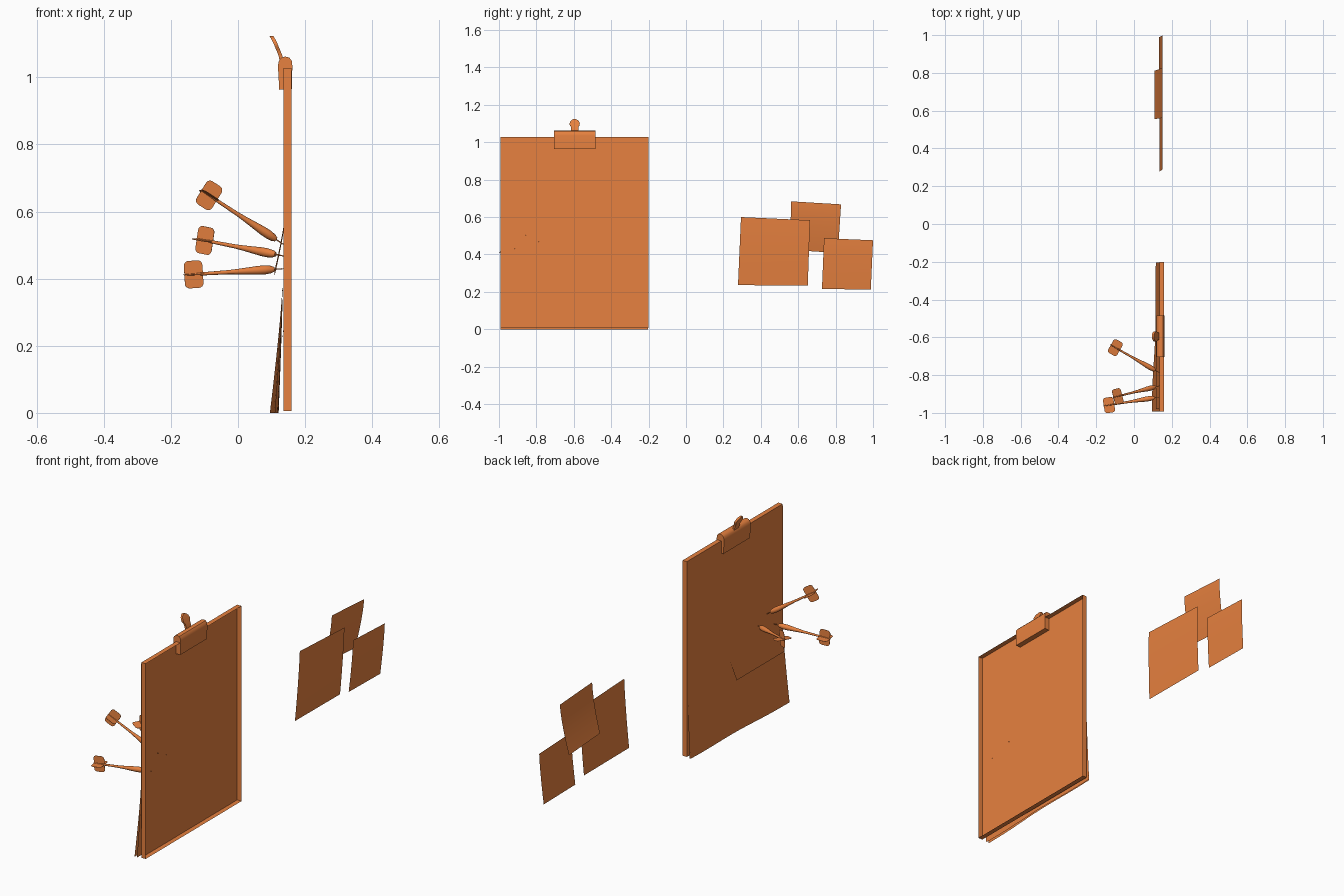
import bpy, bmesh
from math import sin, cos, pi
from mathutils import Vector, Matrix

if "Cube" in bpy.data.objects:
    bpy.data.objects.remove(bpy.data.objects["Cube"])

orange = bpy.data.materials.new("orange")
orange.diffuse_color = (0.8, 0.22, 0.05, 1)
orange.use_nodes = True
orange.node_tree.nodes["Principled BSDF"].inputs["Base Color"].default_value = orange.diffuse_color


def finish(bm, name, smooth=True):
    me = bpy.data.meshes.new(name)
    bm.normal_update()
    bm.to_mesh(me)
    bm.free()
    me.materials.append(orange)
    ob = bpy.data.objects.new(name, me)
    bpy.context.collection.objects.link(ob)
    if smooth:
        bpy.ops.object.select_all(action='DESELECT')
        ob.select_set(True)
        bpy.context.view_layer.objects.active = ob
        bpy.ops.object.shade_smooth_by_angle(angle=0.6)
    return ob


def sheet(name, corners, depth, nu=10, nv=14):
    """Curled paper: corners are (y, z) bl, br, tr, tl; depth(u, v) gives x."""
    bl, br, tr, tl = [Vector(c) for c in corners]
    bm = bmesh.new()
    rows = []
    for j in range(nv + 1):
        v = j / nv
        row = []
        for i in range(nu + 1):
            u = i / nu
            p = bl.lerp(br, u).lerp(tl.lerp(tr, u), v)
            row.append(bm.verts.new((depth(u, v), p.x, p.y)))
        rows.append(row)
    for a, b in zip(rows, rows[1:]):
        for i in range(nu):
            bm.faces.new((a[i], b[i], b[i + 1], a[i + 1]))
    return finish(bm, name)


def prism(name, outline, offset):
    """Extrude a closed outline of 3D points."""
    bm = bmesh.new()
    f = bm.faces.new([bm.verts.new(p) for p in outline])
    r = bmesh.ops.extrude_face_region(bm, geom=[f])
    bmesh.ops.translate(bm, vec=offset,
                        verts=[e for e in r['geom'] if isinstance(e, bmesh.types.BMVert)])
    bmesh.ops.recalc_face_normals(bm, faces=bm.faces)
    return finish(bm, name)


def curl(start, power):
    return lambda v: max(0.0, 1 - v / start) ** power


# Board: shallow tray, open towards +x
bm = bmesh.new()
bmesh.ops.create_cube(bm, size=1, matrix=Matrix.Translation((0.1475, -0.596, 0.517))
                      @ Matrix.Diagonal((0.025, 0.792, 1.022, 1)))
bmesh.ops.delete(bm, geom=[f for f in bm.faces if f.normal.x > 0.9], context='FACES')
finish(bm, "board", smooth=False)

# Paper pages, lower edge curling away from the board
c = curl(0.38, 1.25)
page = [(-0.992, 0), (-0.203, 0), (-0.203, 1.02), (-0.992, 1.02)]
for k, (left, right) in enumerate([(0.038, 0.016), (0.024, 0.012)]):
    sheet(f"page_{k + 1}", page,
          lambda u, v, l=left, r=right, k=k:
          0.133 + 0.0008 * k - c(v) * (r + (l - r) * (1 - u) ** 1.5 + 0.003 * sin(9 * u)), 16, 30)

# Loose note held on the pages, its lower edge lifted
sheet("note", [(-0.98, 0.265), (-0.585, 0.265), (-0.54, 0.405), (-0.98, 0.405)],
      lambda u, v: 0.132 - 0.016 * (1 - v) ** 1.2)

# Clip: rounded block over the top edge
clip = [(0.123, 0.963), (0.119, 1.035), (0.122, 1.05), (0.13, 1.059), (0.141, 1.062),
        (0.153, 1.059), (0.16, 1.05), (0.162, 1.035), (0.1605, 0.965)]
prism("clip", [(x, -0.705, z) for x, z in clip], (0, 0.22, 0))

# Clip lever: neck with a round head, leaning towards -x
bm = bmesh.new()
stations = [(0.136, 1.045, 0.02), (0.132, 1.065, 0.019), (0.125, 1.083, 0.02),
            (0.121, 1.092, 0.0265), (0.117, 1.102, 0.027), (0.112, 1.112, 0.023),
            (0.108, 1.119, 0.016), (0.105, 1.124, 0.006)]
prev = None
for x, z, w in stations:
    ring = [bm.verts.new(p) for p in ((x, -0.595 - w, z), (x, -0.595 + w, z),
                                      (x - 0.011, -0.595 + w, z - 0.001),
                                      (x - 0.011, -0.595 - w, z - 0.001))]
    if prev:
        for i in range(4):
            j = (i + 1) % 4
            bm.faces.new((prev[i], prev[j], ring[j], ring[i]))
    else:
        bm.faces.new(ring[::-1])
    prev = ring
bm.faces.new(prev)
bmesh.ops.recalc_face_normals(bm, faces=bm.faces)
finish(bm, "clip_lever")

# Darts: lathed body along local z (0 = point) with four fins
PROFILE = [(0, 0.0005), (0.01, 0.0018), (0.030, 0.0018), (0.031, 0.0065), (0.040, 0.011),
           (0.06, 0.0135), (0.08, 0.013), (0.11, 0.0105), (0.14, 0.008), (0.17, 0.0062),
           (0.24, 0.005), (0.265, 0.003), (0.302, 0.002)]


def dart(name, tip, tail):
    tip, tail = Vector(tip), Vector(tail)
    axis = tail - tip
    k = axis.length / 0.302
    zc = axis.normalized()
    xc = Vector((0, 0, 1)).cross(zc).normalized()
    m = Matrix((xc, zc.cross(xc), zc)).transposed().to_4x4()
    m.translation = tip
    bm = bmesh.new()
    n = 16
    prev = None
    for t, r in PROFILE:
        ring = [bm.verts.new((r * cos(2 * pi * i / n), r * sin(2 * pi * i / n), t * k))
                for i in range(n)]
        if prev:
            for i in range(n):
                j = (i + 1) % n
                bm.faces.new((prev[i], prev[j], ring[j], ring[i]))
        else:
            bm.faces.new(ring[::-1])
        prev = ring
    bm.faces.new(prev)
    # crossed rounded-square fins
    a, h, rad = 0.041, 0.028, 0.014
    out = []
    for q, (sx, sz) in enumerate([(1, 1), (-1, 1), (-1, -1), (1, -1)]):
        for s in range(5):
            g = pi / 2 * (q + s / 4)
            out.append((sx * (a - rad) + rad * cos(g), sz * (h - rad) + rad * sin(g)))
    for turn in (0, 1):
        layers = []
        for d in (-0.0006, 0.0006):
            layers.append([bm.verts.new((u, d, w + 0.273 * k) if turn == 0
                                        else (d, u, w + 0.273 * k)) for u, w in out])
        lo, hi = layers
        bm.faces.new(lo)
        bm.faces.new(hi[::-1])
        for i in range(len(lo)):
            j = (i + 1) % len(lo)
            bm.faces.new((lo[i], hi[i], hi[j], lo[j]))
    bmesh.ops.recalc_face_normals(bm, faces=bm.faces)
    bm.transform(m)
    finish(bm, name)


dart("dart_low", (0.139, -0.915, 0.43), (-0.161, -0.963, 0.411))
dart("dart_middle", (0.139, -0.79, 0.467), (-0.124, -0.64, 0.519))
dart("dart_high", (0.139, -0.856, 0.50), (-0.11, -0.918, 0.664))

# Three photos beside the board, the middle one on top with a curled lower edge
c2 = curl(1.0, 1.5)
sheet("photo_large", [(0.278, 0.236), (0.651, 0.234), (0.663, 0.583), (0.294, 0.60)],
      lambda u, v: 0.152 - 0.017 * c2(v))
sheet("photo_small", [(0.727, 0.216), (0.988, 0.212), (1.0, 0.476), (0.738, 0.487)],
      lambda u, v: 0.150 - 0.018 * c2(v))
sheet("photo_top", [(0.556, 0.425), (0.812, 0.408), (0.829, 0.668), (0.562, 0.684)],
      lambda u, v: 0.150 - 0.041 * c2(v))
